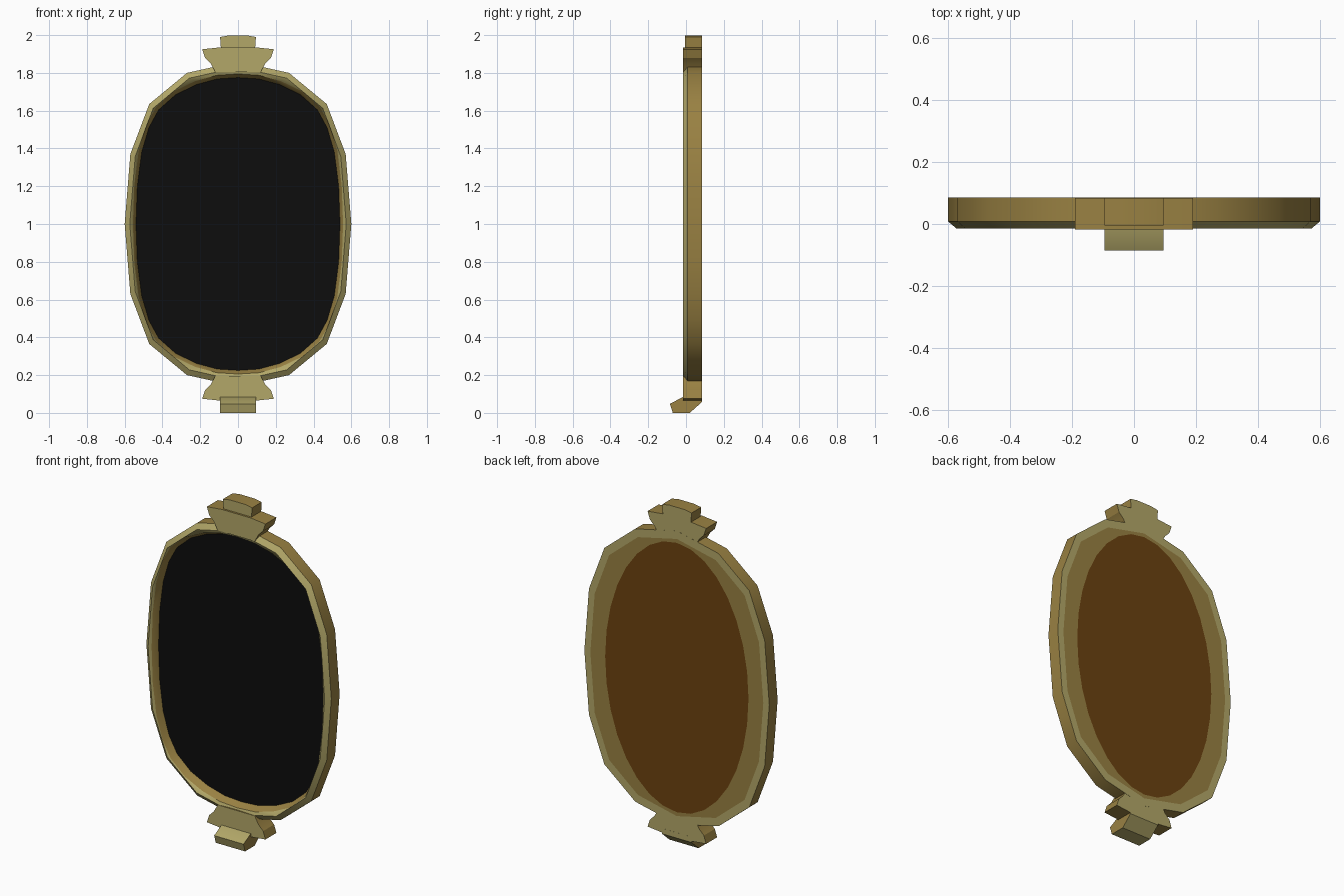
import bpy, bmesh, math

if "Cube" in bpy.data.objects:
    bpy.data.objects.remove(bpy.data.objects["Cube"])

def material(name, r, g, b):
    m = bpy.data.materials.new(name)
    m.diffuse_color = (r, g, b, 1)
    m.use_nodes = True
    m.node_tree.nodes["Principled BSDF"].inputs["Base Color"].default_value = m.diffuse_color
    return m

PALE = material("pale_gold", 0.45, 0.39, 0.14)
GOLD = material("deep_gold", 0.32, 0.22, 0.055)
BROWN = material("brown", 0.15, 0.055, 0.005)
BLACK = material("black_glass", 0.004, 0.004, 0.004)
MATS = [PALE, GOLD, BROWN, BLACK]

def finish(bm, name, angle=35):
    me = bpy.data.meshes.new(name)
    bm.to_mesh(me)
    bm.free()
    for m in MATS:
        me.materials.append(m)
    ob = bpy.data.objects.new(name, me)
    bpy.context.collection.objects.link(ob)
    bpy.ops.object.select_all(action='DESELECT')
    ob.select_set(True)
    bpy.context.view_layer.objects.active = ob
    bpy.ops.object.shade_smooth_by_angle(angle=math.radians(angle))
    return ob

def full_ring(q):
    """Mirror a quarter outline (side to top) into a closed loop."""
    top = q + [(-x, z) for x, z in q[-2::-1]]
    return top + [(x, -z) for x, z in top[-2:0:-1]]

def scaled(ring, sx, sz):
    return [(x * sx, z * sz) for x, z in ring]

def add_ring(bm, ring, y):
    return [bm.verts.new((x, y, 1 + z)) for x, z in ring]

# outlines of the frame, the glass and the back panel
corners = [(.6, 0), (.57, .37), (.47, .635), (.27, .8), (0, .86)]
outer_q = []
for a, b in zip(corners, corners[1:]):
    outer_q += [a, ((a[0] + b[0]) / 2, (a[1] + b[1]) / 2)]
outer_q.append(corners[-1])
inner_q = [(.54, 0), (.533, .2), (.51, .38), (.472, .51), (.42, .605),
           (.33, .685), (.22, .738), (.11, .768), (0, .775)]
back_q = [(.465 * math.cos(i * math.pi / 16), .79 * math.sin(i * math.pi / 16)) for i in range(9)]
outer, inner, back = full_ring(outer_q), full_ring(inner_q), full_ring(back_q)

# oval frame: inner wall, front lip, bevel, side, back rim, back ring
bm = bmesh.new()
bands = [(inner, .035, 0), (scaled(inner, 1.03, 1.025), -.006, 1),
         (scaled(outer, .955, .965), -.015, 0), (outer, .008, 0),
         (outer, .085, 1), (scaled(outer, .935, .945), .085, 0), (back, .085, 1)]
rings = [add_ring(bm, r, y) for r, y, _ in bands]
n = len(outer)
for k in range(1, len(rings)):
    a, b = rings[k - 1], rings[k]
    for i in range(n):
        j = (i + 1) % n
        f = bm.faces.new((a[i], b[i], b[j], a[j]))
        f.material_index = bands[k][2]
finish(bm, "oval_frame")

# dark glass and back panel
for name, ring, y, mat in (("mirror_glass", inner, .035, 3), ("back_panel", back[::-1], .085, 2)):
    bm = bmesh.new()
    bm.faces.new(add_ring(bm, ring, y)).material_index = mat
    finish(bm, name)

def prism(name, pts, axis, lo, hi, edge_mat=1):
    """Extrude an outline along y (points x,z) or along x (points y,z)."""
    bm = bmesh.new()
    place = (lambda p, t: (p[0], t, p[1])) if axis == 'y' else (lambda p, t: (t, p[0], p[1]))
    a = [bm.verts.new(place(p, lo)) for p in pts]
    b = [bm.verts.new(place(p, hi)) for p in pts]
    bm.faces.new(a)
    bm.faces.new(b)
    for i in range(len(pts)):
        j = (i + 1) % len(pts)
        bm.faces.new((a[i], a[j], b[j], b[i]))
    bmesh.ops.recalc_face_normals(bm, faces=bm.faces[:])
    for f in bm.faces:
        f.material_index = 0 if abs(f.normal.y) > .4 else edge_mat
    return finish(bm, name, 25)

def mirrored(half):
    return half + [(-x, z) for x, z in half[::-1]]

# winged crests at top and bottom
wing = mirrored([(.12, 1.805), (.145, 1.85), (.175, 1.88), (.19, 1.925), (.095, 1.935)])
prism("top_crest", wing, 'y', -.017, .0845)
prism("bottom_crest", [(x, 2 - z) for x, z in wing], 'y', -.017, .0845)

# upright tab on top
tab = mirrored([(.09, 1.92), (.095, 1.99), (.05, 1.998)])
prism("top_tab", tab, 'y', -.005, .0845)

# bottom tab curling forward as a foot
foot = [(.085, .09), (.085, .058), (.02, 0), (-.07, 0), (-.085, .048), (-.015, .085)]
prism("foot_tab", foot, 'x', -.095, .095)
for f in bpy.data.objects["foot_tab"].data.polygons:
    if abs(f.normal.x) < .5:
        f.material_index = 0
